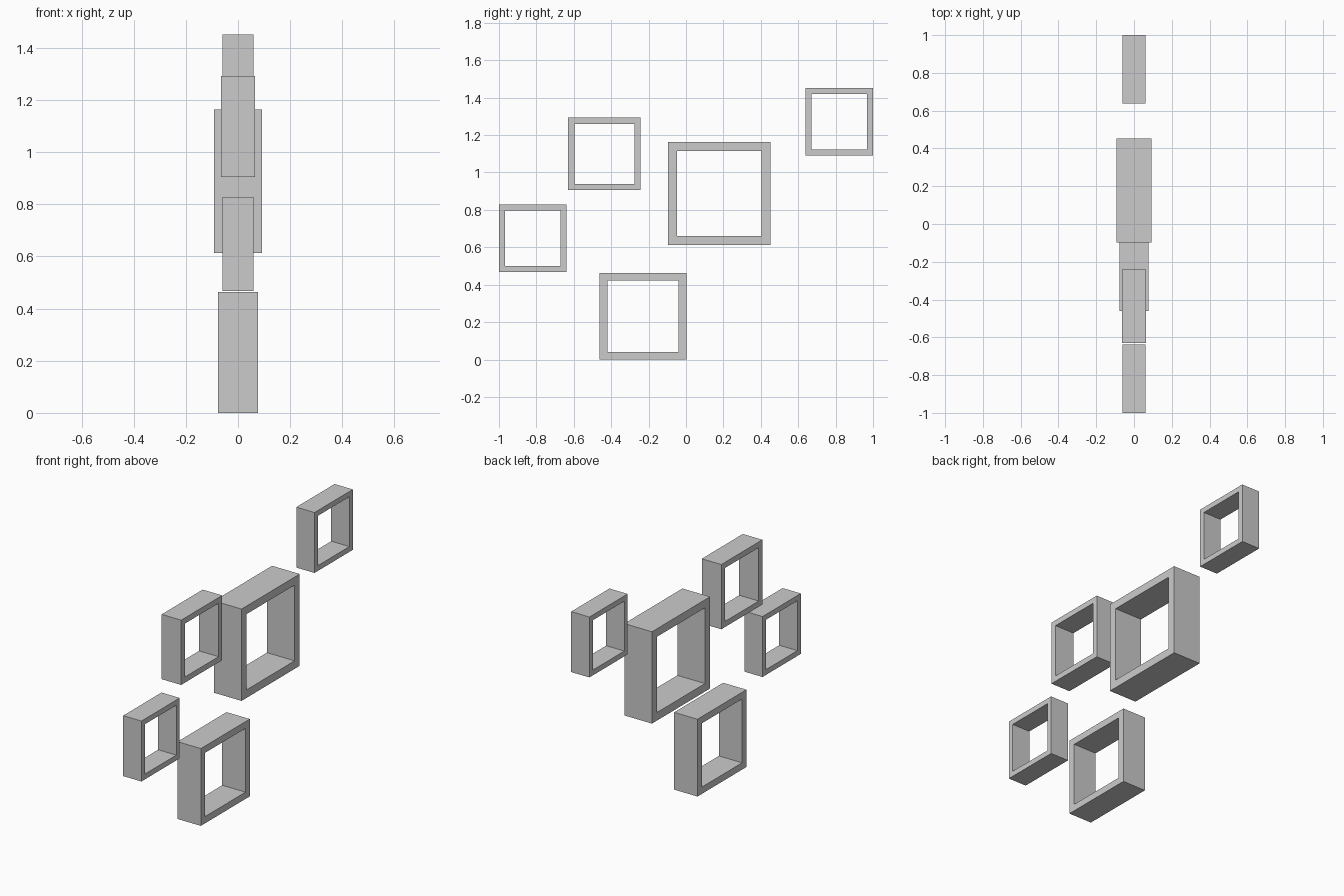
import bpy, bmesh

if "Cube" in bpy.data.objects:
    bpy.data.objects.remove(bpy.data.objects["Cube"])

# Square open wall shelves: name, centre y, centre z, outer size
SHELVES = [
    ("large_shelf_frame", 0.178, 0.888, 0.55),
    ("bottom_shelf_frame", -0.23, 0.2315, 0.463),
    ("upper_shelf_frame", -0.436, 1.099, 0.388),
    ("left_shelf_frame", -0.819, 0.648, 0.362),
    ("right_shelf_frame", 0.819, 1.271, 0.362),
]


def square(h):
    return [(-h, -h), (h, -h), (h, h), (-h, h)]


def frame(name, y, z, size):
    """Square tube open along x; depth and wall scale with the size."""
    depth, wall = size / 3, size * 0.088
    bm = bmesh.new()
    rings = []
    # outer front, outer back, inner back, inner front loops
    for half, x in ((size / 2, depth / 2), (size / 2, -depth / 2),
                    (size / 2 - wall, -depth / 2), (size / 2 - wall, depth / 2)):
        rings.append([bm.verts.new((x, a, b)) for a, b in square(half)])
    for r in range(4):
        p, q = rings[r], rings[(r + 1) % 4]
        for i in range(4):
            j = (i + 1) % 4
            bm.faces.new((p[i], p[j], q[j], q[i]))
    bmesh.ops.recalc_face_normals(bm, faces=bm.faces)
    mesh = bpy.data.meshes.new(name)
    bm.to_mesh(mesh)
    bm.free()
    obj = bpy.data.objects.new(name, mesh)
    obj.location = (0, y, z)
    bpy.context.collection.objects.link(obj)


for shelf in SHELVES:
    frame(*shelf)
